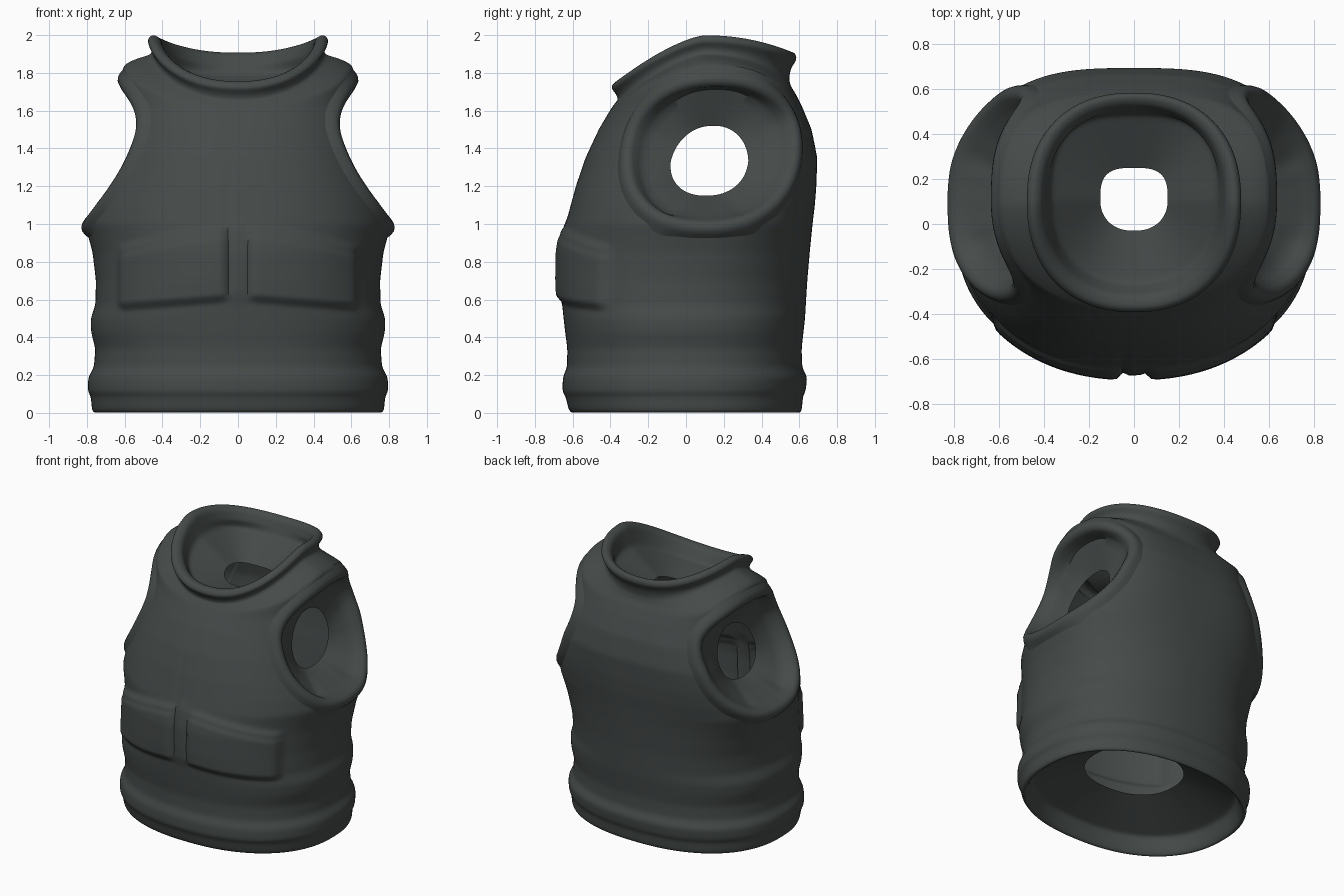
import bpy, bmesh, math
from mathutils import Vector
from mathutils.bvhtree import BVHTree

if "Cube" in bpy.data.objects:
    bpy.data.objects.remove(bpy.data.objects["Cube"])

mat = bpy.data.materials.new("dark slate fabric")
mat.diffuse_color = (0.060, 0.070, 0.068, 1)
mat.use_nodes = True
mat.node_tree.nodes["Principled BSDF"].inputs["Base Color"].default_value = mat.diffuse_color
COLS = 192

# torso levels: z, half width, front y, back y
TORSO = [
    (0.25, 0.335, -0.28, 0.28), (0.12, 0.70, -0.56, 0.55), (0.03, 0.73, -0.58, 0.575),
    (-0.008, 0.75, -0.595, 0.595), (0.005, 0.772, -0.618, 0.612), (0.095, 0.780, -0.640, 0.620),
    (0.107, 0.795, -0.654, 0.632), (0.19, 0.793, -0.652, 0.642), (0.24, 0.763, -0.63, 0.615),
    (0.34, 0.755, -0.628, 0.612), (0.43, 0.778, -0.64, 0.622), (0.50, 0.78, -0.648, 0.63),
    (0.57, 0.755, -0.655, 0.634), (0.70, 0.752, -0.662, 0.642), (0.85, 0.77, -0.660, 0.655),
    (1.0, 0.81, -0.637, 0.67), (1.1, 0.79, -0.61, 0.682), (1.2, 0.755, -0.583, 0.69),
    (1.35, 0.70, -0.532, 0.695), (1.5, 0.655, -0.462, 0.665)]
# shoulder, collar and neck lining: z front, z side, z back, half width, front y, back y
COLLAR = [
    (1.58, 1.70, 1.62, 0.615, -0.415, 0.615), (1.62, 1.84, 1.69, 0.608, -0.39, 0.58),
    (1.64, 1.87, 1.73, 0.55, -0.375, 0.555), (1.66, 1.90, 1.77, 0.455, -0.36, 0.545),
    (1.69, 1.935, 1.83, 0.455, -0.37, 0.555), (1.72, 1.97, 1.87, 0.485, -0.40, 0.59),
    (1.76, 2.007, 1.915, 0.455, -0.375, 0.575), (1.75, 1.985, 1.895, 0.41, -0.32, 0.53),
    (1.67, 1.85, 1.79, 0.37, -0.265, 0.485), (1.64, 1.69, 1.67, 0.15, -0.03, 0.25)]


def dense_rows():
    keys = [(z, z, z, r, f, b) for z, r, f, b in TORSO] + COLLAR
    rows = []
    for p, q in zip(keys, keys[1:]):
        n = max(2, int(math.dist((p[1], p[3]), (q[1], q[3])) / 0.011))
        rows += [[u + (v - u) * i / n for u, v in zip(p, q)] for i in range(n)]
    rows.append(list(keys[-1]))
    for _ in range(4):
        rows = [rows[0]] + [[(a + 2 * b + c) / 4 for a, b, c in zip(*t)]
                            for t in zip(rows, rows[1:], rows[2:])] + [rows[-1]]
    return rows


def step(v, w):
    t = min(1, max(0, v / w))
    return t * t * (3 - 2 * t)


def relief(x, z):
    # raised pouches with flap ridge, and front placket grooves
    ax = abs(x)
    u = min(1, max(0, (ax - 0.05) / 0.55))
    top, low = 0.99 - 0.10 * u ** 1.5, 0.575 - 0.045 * u
    side = step(ax - 0.035, 0.05) * step(0.65 - ax, 0.07)
    d = 0.034 * side * step(top - z, 0.08) * step(z - low, 0.06)
    d += 0.014 * side * math.exp(-((z - top + 0.02) / 0.022) ** 2)
    d += 0.012 * step(0.05 - ax, 0.02) * step(z - 0.55, 0.1) * step(1.05 - z, 0.1)
    span = step(z - 0.6, 0.1) * step(1.42 - z, 0.3)
    d -= 0.007 * span * math.exp(-((x + 0.05) / 0.012) ** 2)
    d -= 0.005 * span * step(0.95 - z, 0.1) * math.exp(-((x - 0.04) / 0.012) ** 2)
    return d


def ring(row):
    zf, zs, zb, rx, yf, yb = row
    mid = (yf + yb) / 2
    yc = mid + (max(mid, 0.1) - mid) * step(zs - 0.55, 0.45)
    pts = []
    collar = step(zs - 1.84, 0.08)
    for i in range(COLS):
        a = 2 * math.pi * i / COLS
        c, s = math.cos(a), math.sin(a)
        n = 2.25 if s < 0 else 2.3 + 0.75 * step(zs - 0.9, 0.5) - 0.75 * collar
        r = (abs(c) ** n + abs(s) ** n) ** (-1 / n)
        x, uy = rx * r * c, r * s
        ry = yc - yf if s < 0 else yb - yc
        z = zs + (zf - zs) * abs(uy) ** 1.45 if s < 0 else zs + (zb - zs) * uy ** 2.1
        d = relief(x, z) if s < -0.2 and 0.45 < z < 1.5 and rx > 0.5 else 0
        pts.append(Vector((x + d * c, yc + ry * uy + d * s, z)))
    return pts


def loft(bm, rings):
    vs = [[bm.verts.new(p) for p in r] for r in rings]
    for a, b in zip(vs, vs[1:]):
        for i in range(len(a)):
            j = (i + 1) % len(a)
            bm.faces.new((a[i], a[j], b[j], b[i]))


def finish(bm, name):
    me = bpy.data.meshes.new(name)
    bm.to_mesh(me)
    bm.free()
    me.materials.append(mat)
    ob = bpy.data.objects.new(name, me)
    bpy.context.collection.objects.link(ob)
    bpy.ops.object.select_all(action='DESELECT')
    ob.select_set(True)
    bpy.context.view_layer.objects.active = ob
    bpy.ops.object.shade_smooth_by_angle(angle=math.radians(45))
    return ob


# torso shell with collar, neck lining and hem lining
body = bmesh.new()
loft(body, [ring(r) for r in dense_rows()])
body.normal_update()
tree = BVHTree.FromBMesh(body)

# armhole outline seen from the side
AY, AZ, RY, RZ, N = 0.135, 1.372, 0.45, 0.395, 2.25


def inside_armhole(p):
    dz = p.z - AZ
    dy = p.y - AY - 0.08 * dz
    return abs(p.x) > 0.44 and abs(dy / RY) ** N + abs(dz / RZ) ** N < 0.98


cut = [f for f in body.faces if inside_armhole(f.calc_center_median())]
bmesh.ops.delete(body, geom=cut, context='FACES')
finish(body, "vest_body")

# rolled armhole rim with funnel lining
M = 128
pts, nors, holes = [], [], []
for i in range(M):
    a = 2 * math.pi * i / M
    c, s = math.cos(a), math.sin(a)
    r = (abs(c) ** N + abs(s) ** N) ** (-1 / N)
    dz = RZ * r * s
    hit, nor, _, _ = tree.ray_cast(Vector((2, AY + RY * r * c + 0.08 * dz, AZ + dz)), Vector((-1, 0, 0)))
    pts.append(hit)
    nors.append(nor if nor.x > 0 else -nor)
    width = 0.205 - 0.03 * max(0, s)
    holes.append(Vector((0.49 - 0.04 * s, 0.125 + width * r * c + 0.02 * s, 1.335 + 0.185 * r * s)))
for _ in range(4):
    pts = [(pts[i - 1] + 2 * pts[i] + pts[(i + 1) % M]) / 4 for i in range(M)]
    nors = [(nors[i - 1] + 2 * nors[i] + nors[(i + 1) % M]).normalized() for i in range(M)]
inward = []
for i in range(M):
    t = (pts[(i + 1) % M] - pts[i - 1]).normalized()
    inward.append(nors[i].cross(t).normalized())
profile = [(-0.075, -0.014), (-0.05, 0.002), (-0.03, 0.016), (-0.01, 0.025), (0.01, 0.025),
           (0.03, 0.014), (0.040, -0.008), (0.043, -0.05), (0.05, -0.085)]
rings = [[p + t * a + n * h for p, t, n in zip(pts, inward, nors)] for a, h in profile]
edge = rings[-1]
rings += [[p.lerp(q, k / 4) for p, q in zip(edge, holes)] for k in range(1, 5)]
rim = bmesh.new()
loft(rim, rings)
rim_ob = finish(rim, "armhole_rims")
rim_ob.modifiers.new("mirror", 'MIRROR').use_mirror_merge = False
